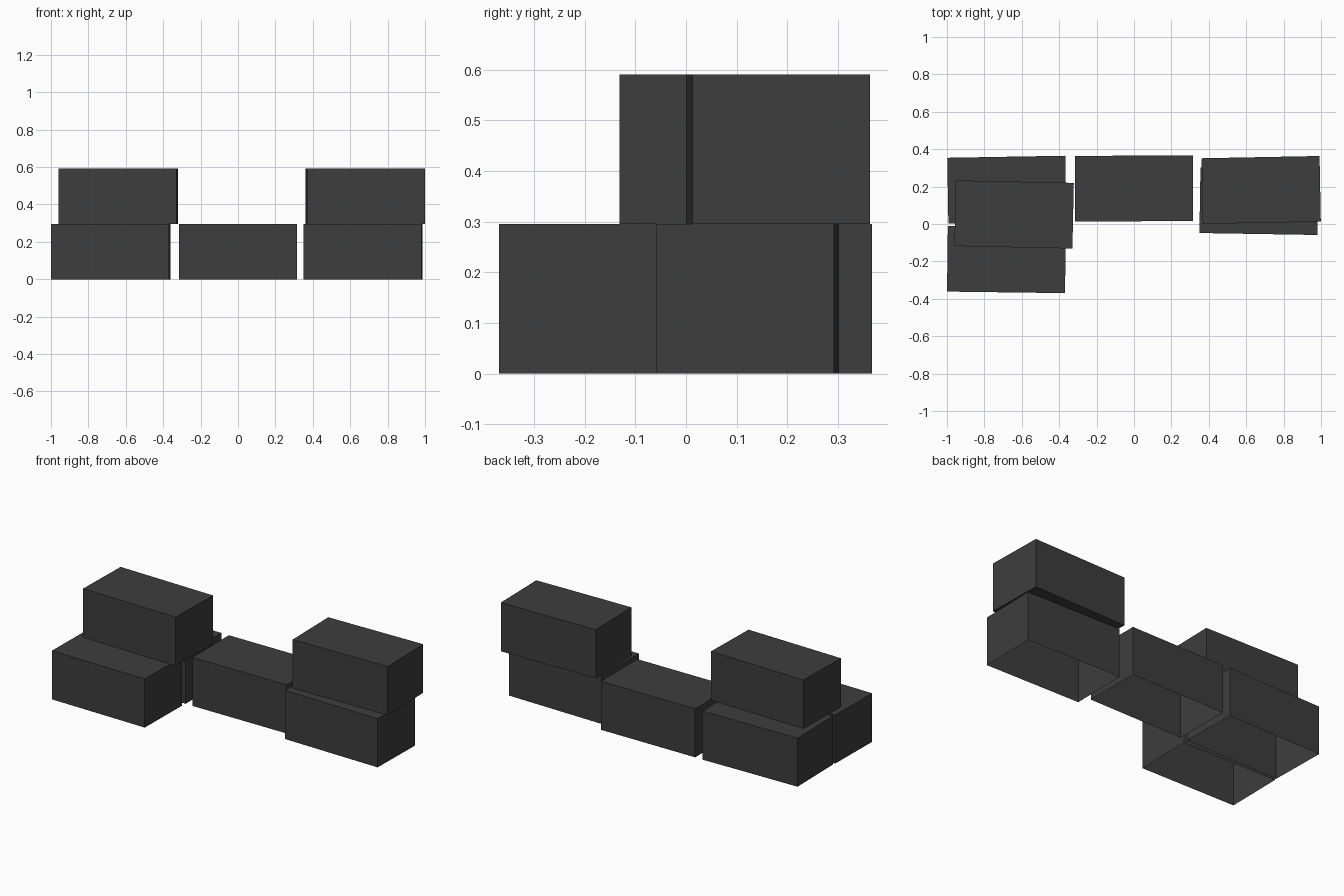
import bpy
import bmesh
from math import radians
from mathutils import Matrix

cube = bpy.data.objects.get("Cube")
if cube:
    bpy.data.objects.remove(cube, do_unlink=True)

WIDTH, DEPTH, HEIGHT = 0.631, 0.351, 0.2955

# One dark grey for every crate
grey = bpy.data.materials.new("dark_grey")
grey.use_nodes = True
colour = (0.047, 0.047, 0.047, 1)
grey.diffuse_color = colour
grey.node_tree.nodes["Principled BSDF"].inputs["Base Color"].default_value = colour


def crate(name, x, y, level, turn):
    """Box on the given stack level; ground crates have an open underside."""
    bm = bmesh.new()
    bmesh.ops.create_cube(bm, size=1)
    bm.transform(Matrix.Diagonal((WIDTH, DEPTH, HEIGHT, 1)))
    if level == 0:
        bm.normal_update()
        under = [f for f in bm.faces if f.normal.z < -0.5]
        bmesh.ops.delete(bm, geom=under, context='FACES_ONLY')
    mesh = bpy.data.meshes.new(name)
    bm.to_mesh(mesh)
    bm.free()
    mesh.materials.append(grey)
    ob = bpy.data.objects.new(name, mesh)
    ob.location = (x, y, HEIGHT * (level + 0.5))
    ob.rotation_euler.z = radians(turn)
    bpy.context.collection.objects.link(ob)


# Ground row
crate("lower_crate_right_front", -0.682, -0.19, 0, -0.75)
crate("lower_crate_right_back", -0.68, 0.184, 0, 1.0)
crate("lower_crate_middle", 0.0, 0.19, 0, 0.3)
crate("lower_crate_left", 0.668, 0.122, 0, -0.95)

# Stacked crates
crate("upper_crate_right", -0.641, 0.051, 1, -1.2)
crate("upper_crate_left", 0.68, 0.182, 1, 1.1)
